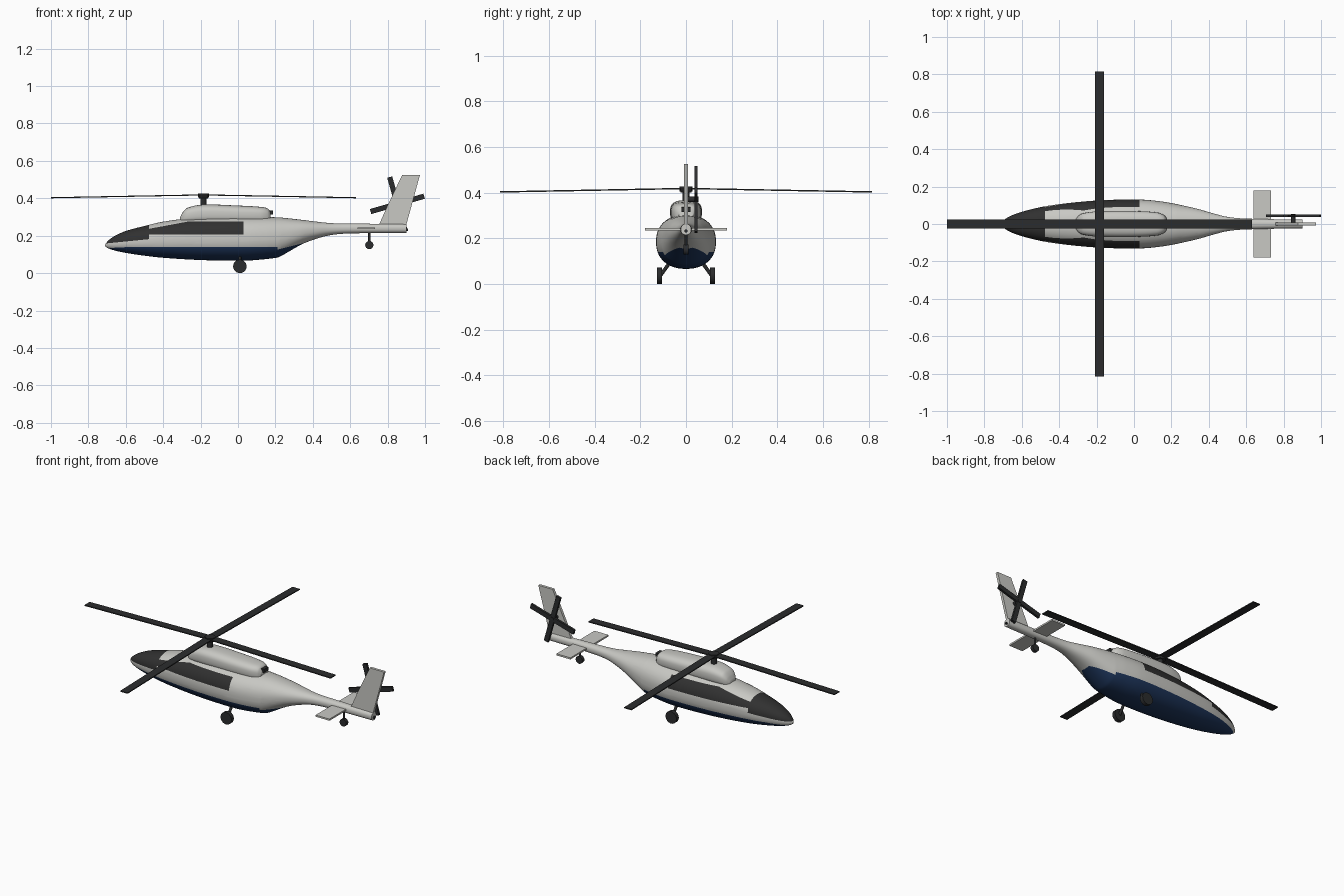
import bpy, bmesh, math
from mathutils import Matrix, Vector

if "Cube" in bpy.data.objects:
    bpy.data.objects.remove(bpy.data.objects["Cube"])


def material(name, rgb):
    m = bpy.data.materials.new(name)
    m.diffuse_color = (*rgb, 1)
    m.use_nodes = True
    m.node_tree.nodes["Principled BSDF"].inputs["Base Color"].default_value = m.diffuse_color
    return m


GREY = material("light grey paint", (0.58, 0.58, 0.55))
GLASS = material("dark glass", (0.030, 0.030, 0.030))
BLUE = material("navy blue paint", (0.012, 0.034, 0.10))
BLACK = material("rotor black", (0.024, 0.025, 0.026))


def finish(bm, name, mats, angle=35):
    bmesh.ops.recalc_face_normals(bm, faces=bm.faces)
    me = bpy.data.meshes.new(name)
    bm.to_mesh(me)
    bm.free()
    ob = bpy.data.objects.new(name, me)
    bpy.context.collection.objects.link(ob)
    for m in mats:
        me.materials.append(m)
    bpy.ops.object.select_all(action='DESELECT')
    ob.select_set(True)
    bpy.context.view_layer.objects.active = ob
    bpy.ops.object.shade_smooth_by_angle(angle=math.radians(angle))
    return ob


def sample(st, x):
    """Smooth interpolation of station rows (x, bottom, top, half width)."""
    i = max(k for k in range(len(st) - 1) if st[k][0] <= x + 1e-9)
    a, b = st[i], st[i + 1]
    p, q = st[max(i - 1, 0)], st[min(i + 2, len(st) - 1)]
    h = b[0] - a[0]
    t = (x - a[0]) / h
    out = []
    for c in (1, 2, 3):
        ma = (b[c] - p[c]) / (b[0] - p[0]) * h
        mb = (q[c] - a[c]) / (q[0] - a[0]) * h
        out.append((2*t**3 - 3*t*t + 1) * a[c] + (t**3 - 2*t*t + t) * ma
                   + (3*t*t - 2*t**3) * b[c] + (t**3 - t*t) * mb)
    return out


def loft(stations, sub, sides, power):
    """Skin of superellipse rings along x."""
    bm = bmesh.new()
    xs = [a[0] + (b[0] - a[0]) * k / sub
          for a, b in zip(stations, stations[1:]) for k in range(sub)]
    rings = []
    for x in xs + [stations[-1][0]]:
        lo, hi, w = sample(stations, x)
        ring = []
        for k in range(sides):
            t = 2 * math.pi * k / sides
            c, s = math.cos(t), math.sin(t)
            y = math.copysign(abs(c) ** (2 / power), c) * w
            z = math.copysign(abs(s) ** (2 / power), s) * (hi - lo) / 2 + (hi + lo) / 2
            ring.append(bm.verts.new((x, y, z)))
        rings.append(ring)
    for r, s in zip(rings, rings[1:]):
        for k in range(sides):
            j = (k + 1) % sides
            bm.faces.new((r[k], r[j], s[j], s[k]))
    bm.faces.new(rings[0])
    bm.faces.new(rings[-1])
    return bm


def box(bm, size, mat):
    bmesh.ops.create_cube(bm, size=1, matrix=mat @ Matrix.Diagonal((*size, 1)))


def rod(bm, a, b, r, sides=20):
    a, b = Vector(a), Vector(b)
    d = b - a
    m = Matrix.Translation((a + b) / 2) @ d.to_track_quat('Z', 'Y').to_matrix().to_4x4()
    bmesh.ops.create_cone(bm, cap_ends=True, segments=sides, radius1=r, radius2=r,
                          depth=d.length, matrix=m)


def plate(name, outline, axis, half):
    """Thin slab with its outline in the plane across the given axis."""
    bm = bmesh.new()
    rows = []
    for o in (-half, half):
        rows.append([bm.verts.new((u, o, v) if axis == 'y' else (u, v, o + 0.24))
                     for u, v in outline])
        bm.faces.new(rows[-1])
    n = len(outline)
    for k in range(n):
        bm.faces.new((rows[0][k], rows[0][(k + 1) % n], rows[1][(k + 1) % n], rows[1][k]))
    return finish(bm, name, [GREY])


# Fuselage and tail boom in one skin
body = [(-.71, .143, .153, .005), (-.695, .133, .173, .022), (-.66, .121, .198, .043),
        (-.6, .108, .225, .065), (-.5, .093, .252, .090), (-.4, .082, .275, .106),
        (-.25, .072, .294, .122), (-.1, .067, .302, .130), (.05, .067, .302, .130),
        (.15, .075, .300, .120), (.21, .083, .298, .110), (.23, .091, .297, .106),
        (.34, .153, .285, .081), (.42, .184, .275, .058), (.5, .204, .267, .038),
        (.6, .212, .265, .029), (.9, .215, .262, .023)]
bm = loft(body, 5, 64, 2.25)


def low_glass(x):
    return .158 + (x + .71) * .1 if x < -.475 else .207


def high_glass(x):
    return min(.275, .237 + (x + .475) * .185)


def blue_line(x):
    return min(.14, .133 + (x + .71) * .05) if x < .21 else .125 + (x - .21) * .25


# Cut the skin along the paint and window edges
cuts = [((x, 0, 0), (1, 0, 0)) for x in (-.475, .03, .21, .345)]
cuts += [((0, 0, z), (0, 0, 1)) for z in (.14, .207, .275)]
cuts += [((-.71, 0, .158), (-.1, 0, 1)), ((-.475, 0, .237), (-.185, 0, 1)),
         ((.21, 0, .125), (-.25, 0, 1)), ((-.71, 0, .133), (-.05, 0, 1))]
for co, no in cuts:
    bmesh.ops.bisect_plane(bm, geom=bm.verts[:] + bm.edges[:] + bm.faces[:],
                           dist=1e-5, plane_co=co, plane_no=no)
for f in bm.faces:
    c = f.calc_center_median()
    glass = c.z > low_glass(c.x) and (c.x < -.475 or (c.x < .03 and c.z < high_glass(c.x)))
    blue = c.x < .345 and c.z < blue_line(c.x)
    f.material_index = 1 if glass else 2 if blue else 0
finish(bm, "fuselage", [GREY, GLASS, BLUE])

# Engine cowling on the roof
cowl = [(-.31, .265, .298, .028), (-.295, .265, .326, .046), (-.27, .265, .349, .058),
        (-.19, .265, .366, .068), (0, .265, .361, .069), (.12, .265, .354, .062),
        (.16, .265, .345, .048), (.175, .265, .325, .032)]
finish(loft(cowl, 4, 40, 2.8), "engine_cowling", [GREY])

# Exhaust behind the cowling
bm = bmesh.new()
box(bm, (.04, .04, .022), Matrix.Translation((.167, 0, .325)))
finish(bm, "exhaust", [BLACK])

# Main rotor mast, hub and four drooping blades
bm = bmesh.new()
rod(bm, (-.185, 0, .34), (-.185, 0, .42), .016)
rod(bm, (-.185, 0, .404), (-.185, 0, .426), .029)
finish(bm, "rotor_hub", [BLACK])
bm = bmesh.new()
for k in range(4):
    m = (Matrix.Translation((-.185, 0, .418)) @ Matrix.Rotation(k * math.pi / 2, 4, 'Z')
         @ Matrix.Rotation(.0185, 4, 'Y') @ Matrix.Translation((.4075, 0, 0)))
    box(bm, (.815, .048, .006), m)
finish(bm, "main_rotor_blades", [BLACK])

# Tail fin and stabilizer
plate("tail_fin", [(.75, .25), (.89, .222), (.973, .525), (.878, .525), (.80, .362)], 'y', .008)
plate("stabilizer", [(.64, -.18), (.732, -.18), (.732, .18), (.64, .18)], 'z', .005)

# Tail rotor beside the fin
bm = bmesh.new()
for k in range(2):
    m = (Matrix.Translation((.852, .044, .37))
         @ Matrix.Rotation(-math.radians(16 + 90 * k), 4, 'Y'))
    box(bm, (.298, .014, .028), m)
rod(bm, (.852, 0, .37), (.852, .054, .37), .012)
finish(bm, "tail_rotor", [BLACK])

# Tail light at the boom end
bm = bmesh.new()
rod(bm, (.89, 0, .232), (.908, 0, .232), .007, 12)
finish(bm, "tail_light", [BLACK])

# Main wheels and their struts, mirrored left and right
for side, label in ((-1, "left"), (1, "right")):
    bm = bmesh.new()
    rod(bm, (.01, side * .105, .036), (.01, side * .128, .036), .036, 28)
    finish(bm, label + "_wheel", [BLACK])
    bm = bmesh.new()
    rod(bm, (.01, side * .112, .037), (.01, side * .068, .098), .008, 12)
    finish(bm, label + "_wheel_strut", [BLACK])

# Tail wheel
bm = bmesh.new()
rod(bm, (.702, -.01, .15), (.702, .01, .15), .022, 24)
rod(bm, (.702, 0, .15), (.702, 0, .225), .006, 12)
finish(bm, "tail_wheel", [BLACK])
